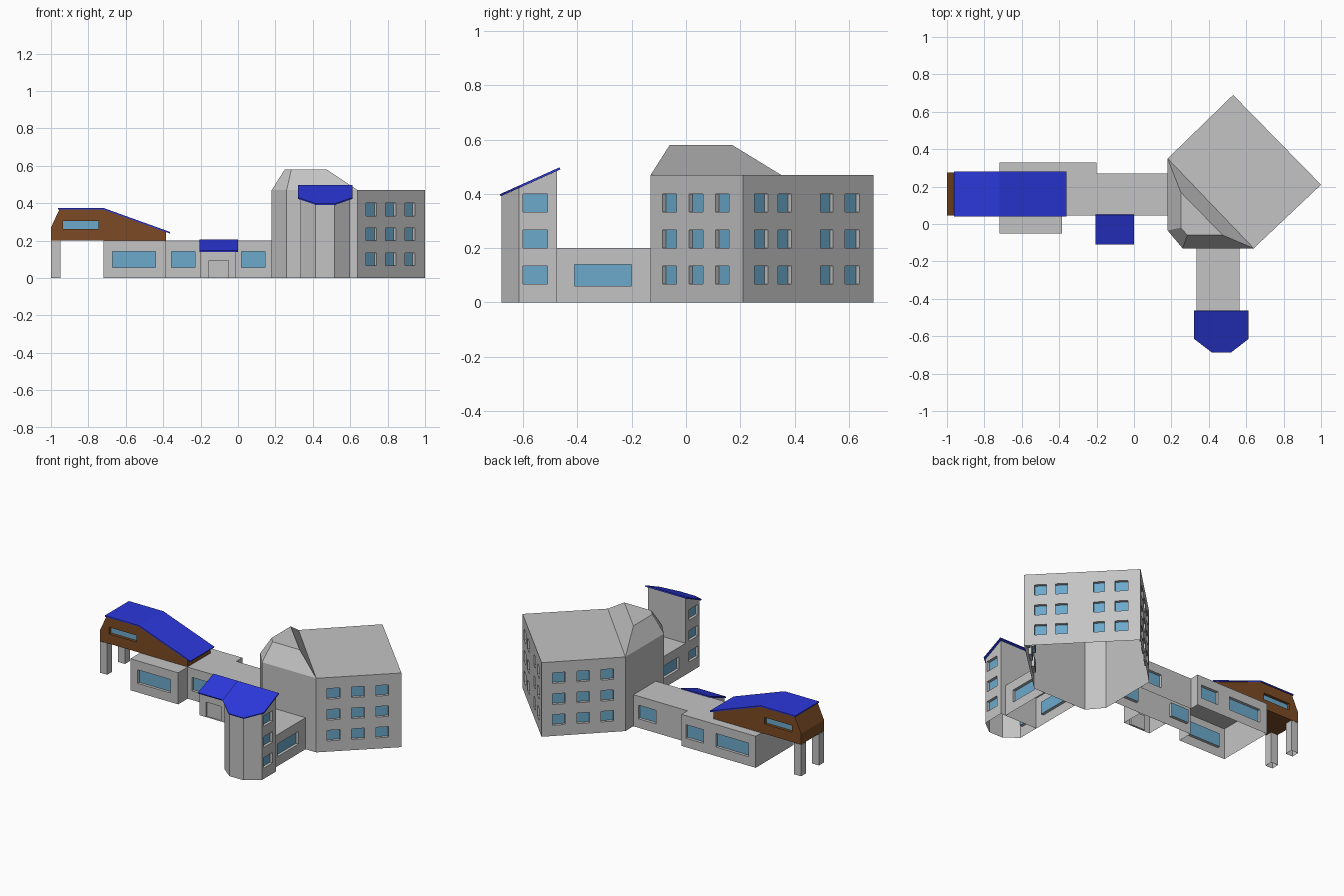
import bpy, bmesh
from mathutils import Vector

cube = bpy.data.objects.get("Cube")
if cube:
    bpy.data.objects.remove(cube, do_unlink=True)


def material(name, rgb):
    m = bpy.data.materials.new(name)
    m.use_nodes = True
    m.diffuse_color = (*rgb, 1)
    bsdf = m.node_tree.nodes["Principled BSDF"]
    bsdf.inputs["Base Color"].default_value = (*rgb, 1)
    bsdf.inputs["Roughness"].default_value = 0.8
    return m


GREY = material("grey wall", (0.55, 0.55, 0.55))
BROWN = material("brown timber", (0.20, 0.07, 0.018))
BLUE = material("blue roof", (0.025, 0.04, 0.72))
GLASS = material("blue glass", (0.15, 0.40, 0.60))


def finish(name, bm, mats):
    bmesh.ops.remove_doubles(bm, verts=bm.verts, dist=1e-5)
    mesh = bpy.data.meshes.new(name)
    bm.to_mesh(mesh)
    bm.free()
    for m in mats:
        mesh.materials.append(m)
    ob = bpy.data.objects.new(name, mesh)
    bpy.context.collection.objects.link(ob)
    return ob


def face(bm, pts, mat=0):
    bm.faces.new([bm.verts.new(p) for p in pts]).material_index = mat


def wall(bm, a, b, base, top, spans, rows, depth, pane):
    """Wall from a to b, with recessed openings at spans (along) x rows (up)."""
    a, b = Vector((*a, 0)), Vector((*b, 0))
    d = (b - a).normalized()
    inward = Vector((-d.y, d.x, 0)) * depth
    cuts = sorted({0, (b - a).length, *(u for s in spans for u in s)})
    for u0, u1 in zip(cuts, cuts[1:]):
        p, q = a + d * u0, a + d * u1

        def quad(low, high):
            return [Vector((p.x, p.y, low[0])), Vector((q.x, q.y, low[1])),
                    Vector((q.x, q.y, high[1])), Vector((p.x, p.y, high[0]))]
        low = (base, base)
        if (u0, u1) in spans:
            for z0, z1 in rows:
                if z0 > low[0]:
                    face(bm, quad(low, (z0, z0)))
                hole = quad((z0, z0), (z1, z1))
                back = [v + inward for v in hole]
                face(bm, back, pane)
                for i in range(4):
                    j = (i + 1) % 4
                    face(bm, [hole[i], hole[j], back[j], back[i]])
                low = (z1, z1)
        face(bm, quad(low, (top(p.x, p.y), top(q.x, q.y))))


def shell(name, outline, top, openings={}, rows=(), base=0, skip=(), caps=None,
          floor=False, mat=GREY, depth=0.018, pane=1):
    """Open-bottomed building from a counter-clockwise outline."""
    height = top if callable(top) else lambda x, y: top
    bm = bmesh.new()
    n = len(outline)
    for i in range(n):
        if i not in skip:
            wall(bm, outline[i], outline[(i + 1) % n], base, height,
                 openings.get(i, []), rows, depth, pane)
    for cap in ([range(n)] if caps is None else caps):
        face(bm, [(*outline[i], height(*outline[i])) for i in cap])
    if floor:
        face(bm, [(*p, base) for p in reversed(outline)])
    return finish(name, bm, [mat, GLASS])


def roof_plate(name, faces, thickness=0.008):
    bm = bmesh.new()
    for pts in faces:
        face(bm, pts)
    ob = finish(name, bm, [BLUE])
    solid = ob.modifiers.new("thickness", "SOLIDIFY")
    solid.thickness = thickness
    solid.offset = -1
    return ob


def box(x0, x1, y0, y1):
    return [(x0, y0), (x1, y0), (x1, y1), (x0, y1)]


STOREYS = [(0.068, 0.135), (0.2, 0.267), (0.333, 0.4)]
GROUND = [(0.057, 0.143)]

# Main three-storey block
shell("main_block",
      [(0.18, -0.035), (0.26, -0.13), (0.64, -0.13), (1, 0.21), (0.53, 0.69), (0.18, 0.35)],
      0.47, rows=STOREYS, openings={
          2: [(0.062, 0.139), (0.205, 0.28), (0.347, 0.42)],
          3: [(0.06, 0.128), (0.18, 0.25), (0.4, 0.465), (0.525, 0.6)],
          4: [(0.063, 0.137), (0.205, 0.278), (0.346, 0.42)]})

# Raised hipped cap over the inner half of the main block
eave = [(0.18, 0.35, 0.47), (0.18, -0.035, 0.47), (0.26, -0.13, 0.47), (0.64, -0.13, 0.47)]
crown = [(0.25, 0.17, 0.58), (0.25, -0.02, 0.58), (0.285, -0.06, 0.58), (0.475, -0.06, 0.58)]
bm = bmesh.new()
face(bm, crown)
for i in range(4):
    j = (i + 1) % 4
    face(bm, [eave[i], eave[j], crown[j], crown[i]])
finish("hipped_cap", bm, [GREY])

# Low wing running to the west
shell("low_wing",
      [(-0.72, -0.05), (-0.385, -0.05), (-0.385, 0.045), (-0.2, 0.045), (0.18, 0.045),
       (0.18, 0.27), (-0.2, 0.27), (-0.2, 0.33), (-0.72, 0.33)],
      0.2, rows=GROUND, skip=[4], openings={
          0: [(0.05, 0.28)], 2: [(0.03, 0.155)]})
bpy.data.objects.remove(bpy.data.objects["low_wing"], do_unlink=True)
shell("low_wing",
      [(-0.72, -0.05), (-0.385, -0.05), (-0.385, 0.045), (-0.2, 0.045), (0.18, 0.045),
       (0.18, 0.27), (-0.2, 0.27), (-0.2, 0.33), (-0.72, 0.33)],
      0.2, rows=GROUND, skip=[4], openings={
          0: [(0.05, 0.28)], 2: [(0.03, 0.155)], 3: [(0.22, 0.345)],
          5: [(0.035, 0.16)], 7: [(0.03, 0.155), (0.24, 0.47)]})

# Entrance porch with a recessed door and sloping canopy


def canopy_z(x, y):
    return 0.138 + (y + 0.11) * 0.375


shell("porch", box(-0.2, -0.01, -0.1, 0.045), canopy_z, {0: [(0.045, 0.15)]},
      [(0, 0.095)], skip=[2], caps=[], depth=0.012, pane=0)
roof_plate("porch_canopy",
           [[(x, y, canopy_z(x, y) + 0.008) for x, y in box(-0.205, 0, -0.11, 0.048)]])

# South corridor and stair tower
shell("south_corridor", box(0.335, 0.565, -0.475, -0.13), 0.2,
      {1: [(0.065, 0.275)], 3: [(0.07, 0.28)]}, [(0.06, 0.14)], skip=[0, 2])


def tower_z(x, y):
    return 0.39 + (y + 0.685) * 0.45


shell("stair_tower",
      [(0.335, -0.615), (0.415, -0.68), (0.515, -0.68), (0.6, -0.615), (0.6, -0.475), (0.335, -0.475)],
      tower_z, {3: [(0.015, 0.105)], 5: [(0.035, 0.125)]}, STOREYS)
roof_plate("tower_roof", [[(x, y, tower_z(x, y) + 0.009) for x, y in
                           [(0.322, -0.615), (0.415, -0.686), (0.52, -0.686),
                            (0.612, -0.615), (0.612, -0.466), (0.322, -0.466)]]])

# Raised timber room with a folded roof, on two posts
PROFILE = {-1: 0.27, -0.955: 0.367, -0.72: 0.367, -0.385: 0.247}
xs = list(PROFILE)
shell("timber_room", [(x, 0.045) for x in xs] + [(x, 0.275) for x in reversed(xs)],
      lambda x, y: PROFILE[min(xs, key=lambda k: abs(k - x))] if not -0.95 < x < -0.73 else 0.367,
      {1: [(0.02, 0.21)], 5: [(0.025, 0.215)]}, [(0.263, 0.305)], base=0.201,
      caps=[(i, i + 1, 6 - i, 7 - i) for i in range(3)], floor=True, mat=BROWN)
ridge = [(-0.962, 0.375), (-0.72, 0.375), (-0.362, 0.246)]
roof_plate("timber_room_roof",
           [[(x0, 0.04, z0), (x1, 0.04, z1), (x1, 0.28, z1), (x0, 0.28, z0)]
            for (x0, z0), (x1, z1) in zip(ridge, ridge[1:])])
for side, y in (("front", 0.045), ("back", 0.225)):
    shell(side + "_post", box(-1, -0.95, y, y + 0.05), 0.2, caps=[])
